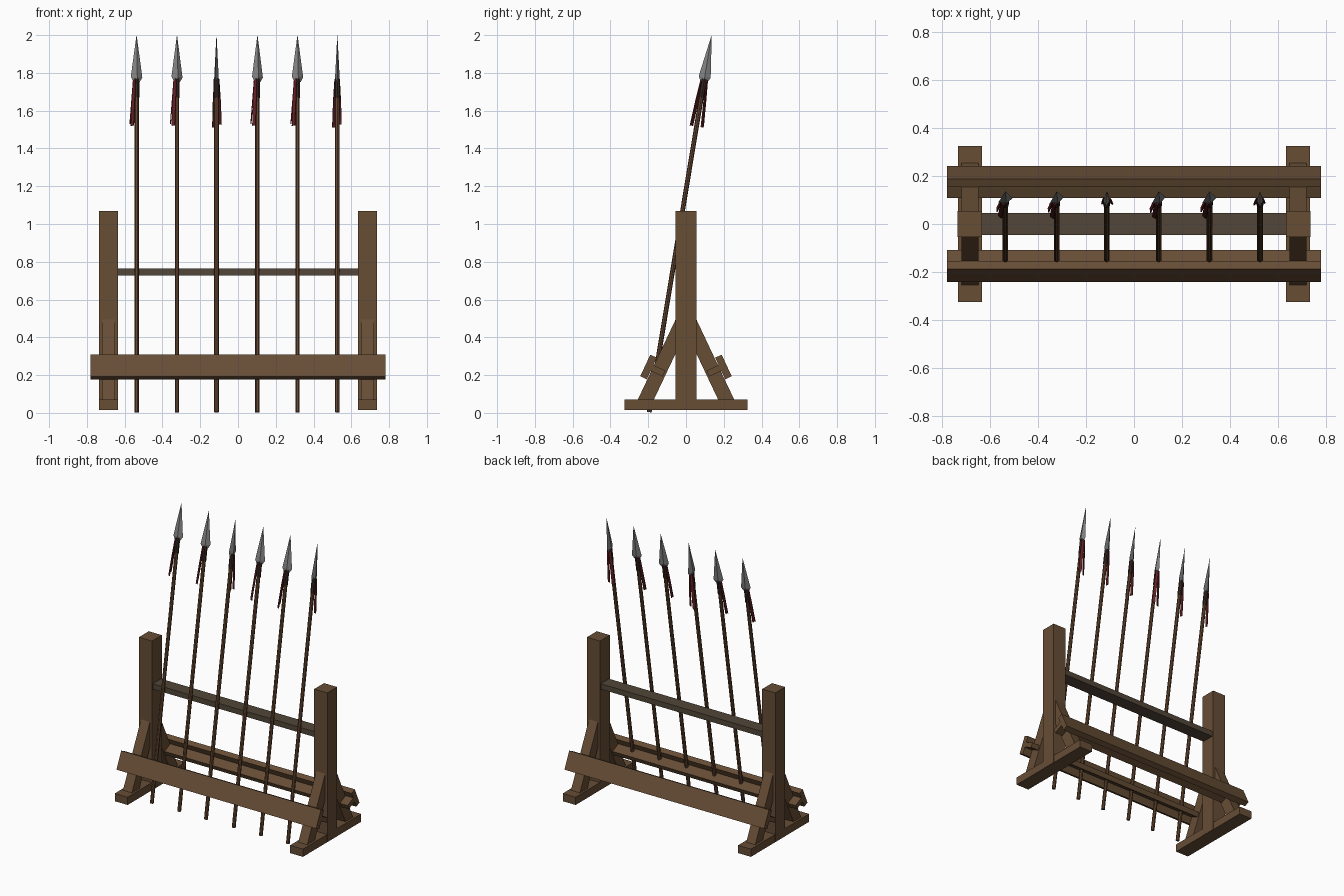
import bpy, bmesh, math
from mathutils import Matrix, Vector

if "Cube" in bpy.data.objects:
    bpy.data.objects.remove(bpy.data.objects["Cube"])


def material(name, rgb):
    m = bpy.data.materials.new(name)
    m.diffuse_color = (*rgb, 1)
    m.use_nodes = True
    m.node_tree.nodes["Principled BSDF"].inputs["Base Color"].default_value = m.diffuse_color
    return m


WOOD = material("wood", (0.135, 0.075, 0.036))
DARK_WOOD = material("dark_wood", (0.085, 0.062, 0.04))
SHAFT = material("shaft_wood", (0.13, 0.062, 0.03))
METAL = material("metal", (0.22, 0.22, 0.22))
BINDING = material("binding", (0.035, 0.02, 0.015))
RED = material("red_cloth", (0.13, 0.015, 0.018))


def finish(name, bm, mat, matrix=Matrix()):
    bmesh.ops.recalc_face_normals(bm, faces=bm.faces)
    mesh = bpy.data.meshes.new(name)
    bm.to_mesh(mesh)
    bm.free()
    mesh.materials.append(mat)
    ob = bpy.data.objects.new(name, mesh)
    ob.matrix_world = matrix
    bpy.context.collection.objects.link(ob)
    return ob


def loft(name, rings, mat, matrix=Matrix()):
    """Skin a list of equal-length point rings and cap both ends."""
    bm = bmesh.new()
    vs = [[bm.verts.new(p) for p in ring] for ring in rings]
    n = len(vs[0])
    for a, b in zip(vs, vs[1:]):
        for i in range(n):
            j = (i + 1) % n
            bm.faces.new((a[i], a[j], b[j], b[i]))
    bm.faces.new(vs[0])
    bm.faces.new(vs[-1])
    return finish(name, bm, mat, matrix)


def beam(name, profile, x0, x1, mat=WOOD):
    """Extrude a (y, z) profile from x0 to x1."""
    return loft(name, [[(x, y, z) for y, z in profile] for x in (x0, x1)], mat)


def rect(y0, y1, z0, z1):
    return [(y0, z0), (y1, z0), (y1, z1), (y0, z1)]


def ring(rx, ry, z, n):
    return [(rx * math.cos(2 * math.pi * i / n), ry * math.sin(2 * math.pi * i / n), z)
            for i in range(n)]


# End frames: foot, post and two diagonal braces each
for sx, side in ((-1, "left"), (1, "right")):
    cx = sx * 0.685
    beam(f"{side}_foot", rect(-0.325, 0.325, 0.015, 0.07), cx - 0.05, cx + 0.05)
    beam(f"{side}_post", rect(-0.055, 0.055, 0.016, 1.07), cx - 0.051, cx + 0.051)
    for sy, end in ((-1, "front"), (1, "back")):
        brace = [(0.26, 0.06), (0.175, 0.06), (0.045, 0.335), (0.045, 0.516)]
        beam(f"{side}_{end}_brace", [(sy * y, z) for y, z in brace], cx - 0.035, cx + 0.035)

# Slanted side planks with an inner ledge, mirrored front and back
tilt = math.radians(25)
up = Vector((-math.sin(tilt), math.cos(tilt)))
out = Vector((math.cos(tilt), math.sin(tilt)))


def slab(origin, u0, u1, n0, n1):
    return [origin + up * u + out * n for u, n in ((u0, n0), (u1, n0), (u1, n1), (u0, n1))]


base = Vector((0.181, 0.235))
for sy, end in ((-1, "front"), (1, "back")):
    for part, prof in (("plank", slab(base, -0.063, 0.063, 0, 0.038)),
                       ("ledge", slab(base, -0.014, 0.020, -0.070, 0))):
        beam(f"{end}_{part}", [(sy * y, z) for y, z in prof], -0.78, 0.78)

# Cross bar the spears lean on
beam("cross_bar", rect(-0.046, 0.046, 0.727, 0.765), -0.64, 0.64, DARK_WOOD)

# Spears: x position and turn about their own axis
SPEARS = [(-0.537, 18), (-0.323, 24), (-0.114, -100), (0.103, 26), (0.315, 20), (0.526, -90)]
for k, (x, turn) in enumerate(SPEARS, 1):
    mw = (Matrix.Translation((x, -0.195, 0.002)) @ Matrix.Rotation(math.radians(-9.4), 4, "X")
          @ Matrix.Rotation(math.radians(turn), 4, "Z"))
    loft(f"spear_{k}_shaft", [ring(0.0125, 0.0125, z, 8) for z in (0.002, 1.78)], SHAFT, mw)
    loft(f"spear_{k}_binding", [ring(0.015, 0.015, z, 8) for z in (1.69, 1.79)], BINDING, mw)
    # Flat diamond-section blade
    loft(f"spear_{k}_head", [ring(0.018, 0.012, 1.775, 4), ring(0.032, 0.012, 1.80, 4),
                             ring(0.0005, 0.0005, 2.025, 4)], METAL, mw)
    # Two hanging cloth strips
    for j, (az, length) in enumerate(((158, 0.235), (212, 0.25)), 1):
        spin = mw @ Matrix.Rotation(math.radians(az), 4, "Z")
        rings = []
        for r, z, w in ((0.014, 1.785, 0.007), (0.022, 1.68, 0.010), (0.032, 1.785 - length, 0.010)):
            rings.append([(r, -w, z), (r + 0.005, -w, z), (r + 0.005, w, z), (r, w, z)])
        loft(f"spear_{k}_ribbon_{j}", rings, RED, spin)
